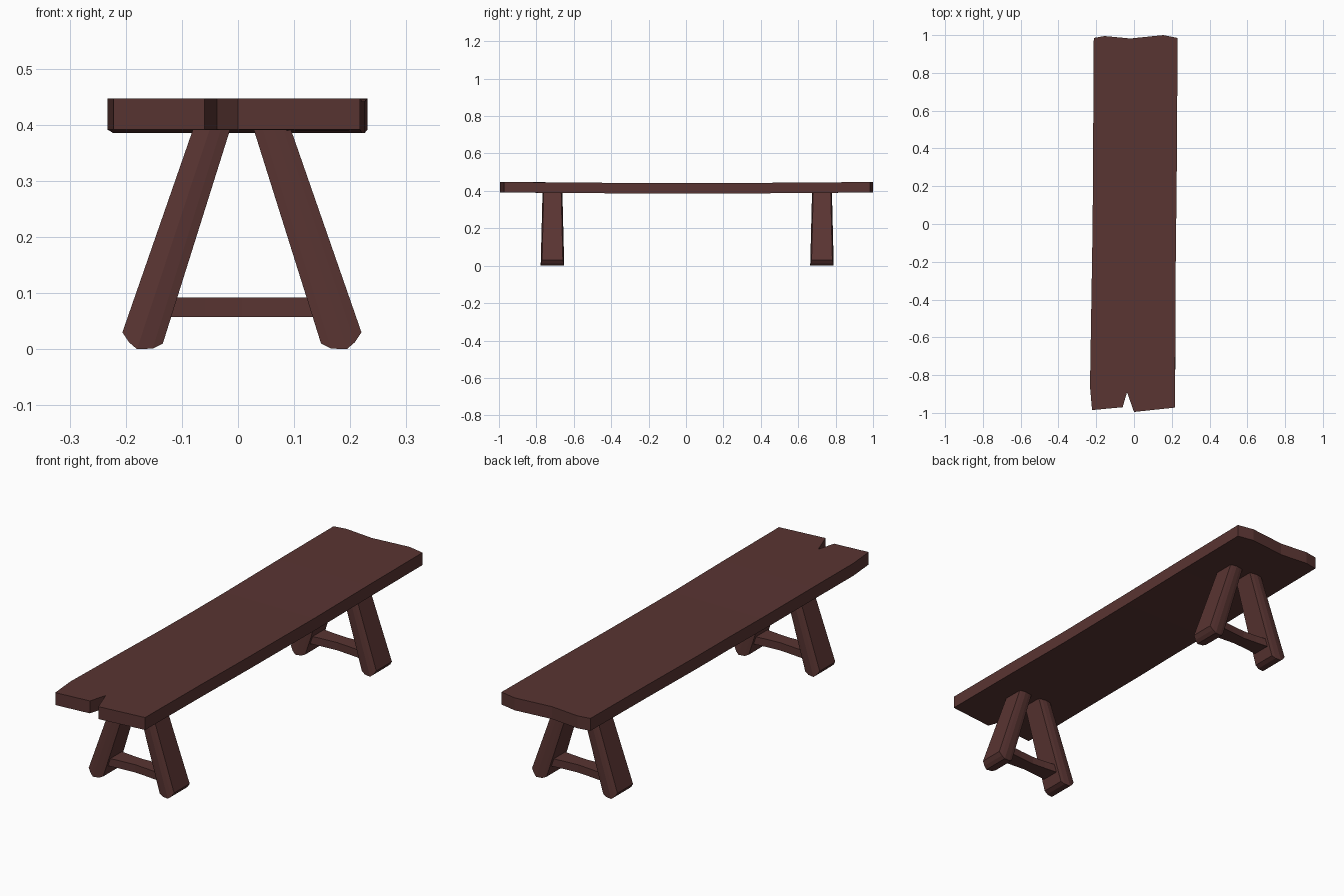
import bpy, bmesh

if "Cube" in bpy.data.objects:
    bpy.data.objects.remove(bpy.data.objects["Cube"])

wood = bpy.data.materials.new("dark_wood")
wood.diffuse_color = (0.1, 0.035, 0.032, 1)
wood.use_nodes = True
wood.node_tree.nodes["Principled BSDF"].inputs["Base Color"].default_value = wood.diffuse_color


def finish(name, bm):
    bmesh.ops.recalc_face_normals(bm, faces=bm.faces)
    mesh = bpy.data.meshes.new(name)
    bm.to_mesh(mesh)
    bm.free()
    mesh.materials.append(wood)
    obj = bpy.data.objects.new(name, mesh)
    bpy.context.collection.objects.link(obj)
    return obj


def loft(name, rings):
    """Closed solid through four-sided rings."""
    bm = bmesh.new()
    rows = [[bm.verts.new(p) for p in ring] for ring in rings]
    for a, b in zip(rows, rows[1:]):
        for i in range(4):
            j = (i + 1) % 4
            bm.faces.new((a[i], a[j], b[j], b[i]))
    bm.faces.new(rows[0])
    bm.faces.new(rows[-1])
    return finish(name, bm)


# Seat plank: worn outline with a split at the front, slightly sagging
outline = [(-0.222, -0.985), (-0.06, -0.97), (-0.037, -0.89), (0.0, -0.995),
           (0.217, -0.972), (0.221, -0.2), (0.226, 0.23), (0.231, 0.985),
           (0.155, 1.0), (-0.02, 0.982), (-0.155, 0.995), (-0.213, 0.985),
           (-0.219, 0.0), (-0.233, -0.86)]
bm = bmesh.new()
face = bm.faces.new([bm.verts.new((x, y, 0.391)) for x, y in outline])
ext = bmesh.ops.extrude_face_region(bm, geom=[face])
for v in ext["geom"]:
    if isinstance(v, bmesh.types.BMVert):
        v.co.z = 0.447
for y in (-0.58, -0.22, 0.22, 0.6):
    bmesh.ops.bisect_plane(bm, geom=bm.verts[:] + bm.edges[:] + bm.faces[:],
                           plane_co=(0, y, 0), plane_no=(0, 1, 0))
for v in bm.verts:
    if abs(v.co.y) < 0.3:
        v.co.z -= 0.006
    elif abs(v.co.y) < 0.7:
        v.co.z -= 0.002
finish("seat_plank", bm)

# Leg profile columns: bottom x, bottom z, position across the top, depth factor
columns = [(0.220, 0.030, 0.0, 0.88), (0.208, 0.012, 0.2, 0.95),
           (0.194, 0.000, 0.45, 1.0), (0.166, 0.001, 0.75, 0.95),
           (0.148, 0.010, 1.0, 0.88)]
axis = 0.007


def leg(name, y, side):
    rings = []
    for x, z, t, k in columns:
        top = 0.092 - 0.066 * t
        x0, x1 = (axis + side * (p - axis) for p in (x, top))
        lo, hi = 0.063 * k, 0.053 * k
        rings.append([(x0, y - lo, z), (x0, y + lo, z),
                      (x1, y + hi, 0.398), (x1, y - hi, 0.398)])
    loft(name, rings)


# Two trestles, each with splayed legs and a waisted stretcher
for end, y in (("front", -0.714), ("back", 0.727)):
    leg(end + "_left_leg", y, -1)
    leg(end + "_right_leg", y, 1)
    bar = []
    for x, d in ((-0.145, 0.045), (-0.06, 0.036), (0.007, 0.031),
                 (0.074, 0.036), (0.159, 0.045)):
        bar.append([(x, y - d, 0.057), (x, y + d, 0.057),
                    (x, y + d, 0.092), (x, y - d, 0.092)])
    loft(end + "_stretcher", bar)
